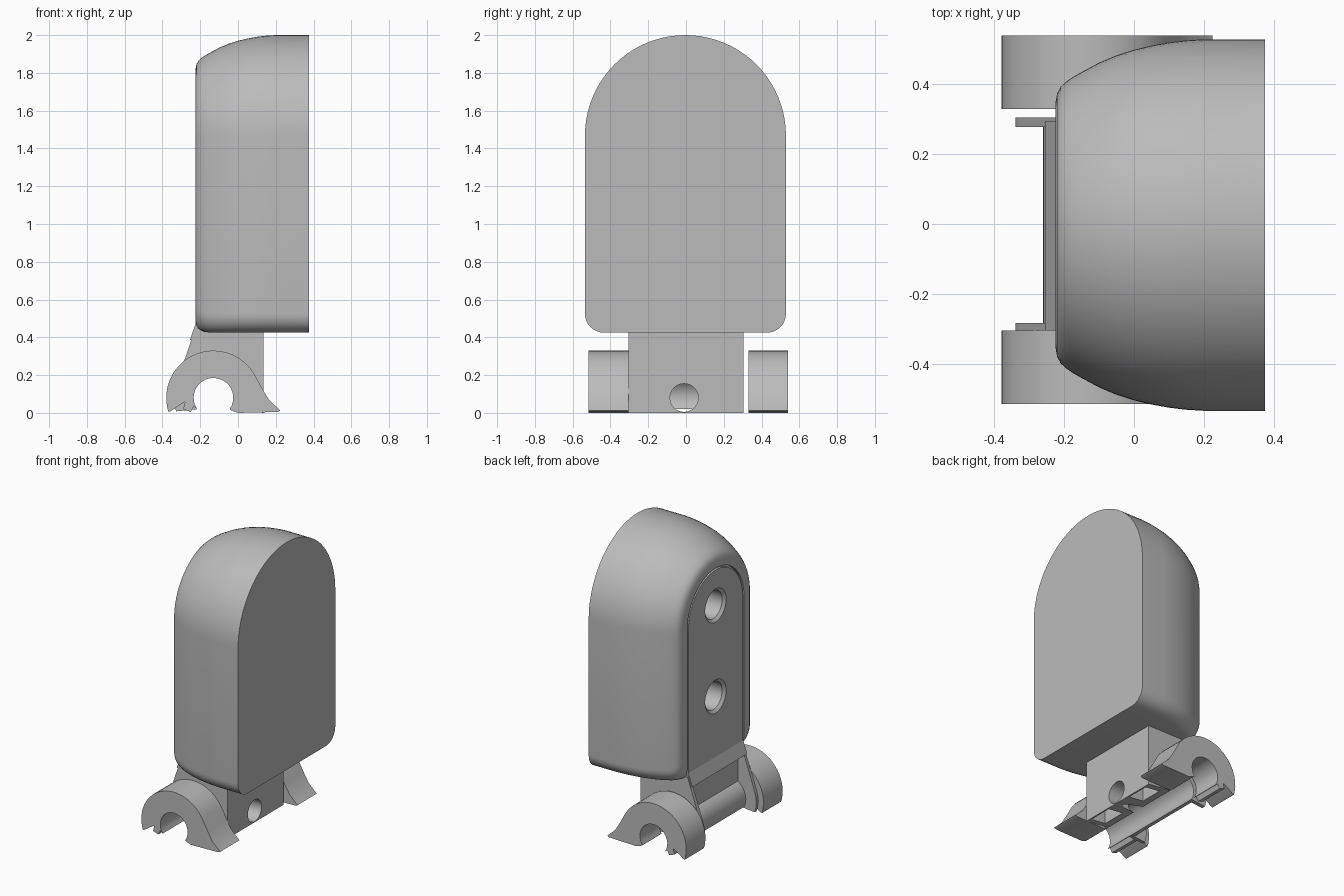
import bpy, bmesh, math
from math import cos, sin, radians

cube = bpy.data.objects.get("Cube")
if cube:
    bpy.data.objects.remove(cube, do_unlink=True)

# Single plain grey finish
grey = bpy.data.materials.new("plain_grey")
grey.use_nodes = True
color = (0.5, 0.5, 0.5, 1)
grey.diffuse_color = color
grey.node_tree.nodes["Principled BSDF"].inputs["Base Color"].default_value = color


def loft(name, rings):
    """Skin a list of equal-length point rings and cap both ends."""
    bm = bmesh.new()
    loops = [[bm.verts.new(p) for p in ring] for ring in rings]
    n = len(loops[0])
    for a, b in zip(loops, loops[1:]):
        for i in range(n):
            j = (i + 1) % n
            bm.faces.new((a[i], a[j], b[j], b[i]))
    bm.faces.new(loops[0][::-1])
    bm.faces.new(loops[-1])
    bmesh.ops.recalc_face_normals(bm, faces=bm.faces)
    mesh = bpy.data.meshes.new(name)
    bm.to_mesh(mesh)
    bm.free()
    mesh.materials.append(grey)
    obj = bpy.data.objects.new(name, mesh)
    bpy.context.collection.objects.link(obj)
    return obj


def along_y(name, profile, y0, y1):
    return loft(name, [[(x, y, z) for x, z in profile] for y in (y0, y1)])


def along_x(name, profile, x0, x1):
    return loft(name, [[(x, y, z) for y, z in profile] for x in (x0, x1)])


def arc(cx, cz, r, start, end, steps=16):
    angles = [radians(start + (end - start) * i / steps) for i in range(steps + 1)]
    return [(cx + r * cos(a), cz + r * sin(a)) for a in angles]


def activate(obj):
    bpy.ops.object.select_all(action='DESELECT')
    obj.select_set(True)
    bpy.context.view_layer.objects.active = obj


def cut(obj, cutter, keep=False):
    mod = obj.modifiers.new("cut", 'BOOLEAN')
    mod.operation = 'DIFFERENCE'
    mod.solver = 'EXACT'
    mod.object = cutter
    activate(obj)
    bpy.ops.object.modifier_apply(modifier=mod.name)
    if not keep:
        bpy.data.objects.remove(cutter, do_unlink=True)


# Arched outline in (y, z): half circle on top, rounded lower corners
ARCH_Z, MID_Y = 1.468, -0.003


def arch(w, bottom, r):
    pts = arc(MID_Y, ARCH_Z, w, 0, 180, 40)
    pts += arc(MID_Y - w + r, bottom + r, r, 180, 270, 8)
    pts += arc(MID_Y + w - r, bottom + r, r, 270, 360, 8)
    return pts


# Body: flat face on +x, swelling inward to the back plate on -x
stations = [(.375, .532, 0), (.2, .532, 0), (.15, .529, 0), (.1, .523, 0),
            (.05, .514, 0), (0, .502, 0), (-.05, .486, 0), (-.1, .465, 0),
            (-.15, .438, 0), (-.175, .424, .004), (-.195, .41, .012),
            (-.21, .396, .021), (-.22, .378, .034), (-.225, .35, .052)]
body = loft("body", [[(x, y, z) for y, z in arch(w, .425 + lift, .1)]
                     for x, w, lift in stations])
cut(body, along_x("groove_cutter", arch(.31, .36, .02), -.205, -.4))

# Back plate set into the body, with a thin groove around it
plate = along_x("back_plate", arch(.297, .43, .01), -.2, -.225)

# Two chamfered screw holes through plate and into the body
for z in (.89, 1.52):
    hole = loft("hole_cutter", [[(x, y, h) for y, h in arc(MID_Y, z, r, 0, 350, 35)]
                                for x, r in ((-.3, .115), (-.225, .115), (-.208, .095), (-.07, .095))])
    cut(body, hole, keep=True)
    cut(plate, hole)

# Bent lip under the plate
lip = along_y("plate_lip", [(-.224, .475), (-.255, .385), (-.245, .385), (-.2, .46)],
              -.305, .295)

# Neck between body and clips, wrapped over a half-open axle tube
AX, AZ = -.13, .08
bore = arc(AX, AZ, .105, 215, -35, 20)
neck = along_y("neck", [(.135, 0), (.135, .44), (-.2, .44)]
               + arc(AX, AZ, .13, 122, 205, 10) + bore, -.29, .28)
for y0, y1 in ((-.27, -.1), (.1, .26)):
    pocket = [(y0, -.1), (y1, -.1), (y1, .2), (y0, .2)]
    cut(neck, along_x("pocket_cutter", pocket, .01, .123))
cut(neck, along_x("pin_hole_cutter", arc(-.01, .08, .075, 0, 345, 23), -.1, .2))

# Side cheeks with a gusset running into a round flange
cheek = ([(.135, 0), (.135, .44), (-.2, .47), (-.225, .45)]
         + arc(AX, AZ, .21, 160, 200, 6) + bore)
cheeks = [along_y("left_cheek", cheek, .278, .305),
          along_y("right_cheek", cheek, -.305, -.283)]

# Snap clips: broken half rings with a flared tail
clip = (arc(AX, AZ, .25, 192, 30, 18)
        + [(.13, .125), (.165, .068), (.225, .012), (.21, .005), (0, 0), (-.04, .015)]
        + bore[::-1]
        + [(-.235, .035), (-.25, .005), (-.29, .02), (-.28, .06), (-.355, .01), (-.368, .005)])
clips = [along_y("left_clip", clip, .33, .54),
         along_y("right_clip", clip, -.515, -.305)]

# Smooth the curves, keep the corners crisp
for obj in [body, plate, lip, neck] + cheeks + clips:
    activate(obj)
    bpy.ops.object.shade_smooth_by_angle(angle=radians(30))
